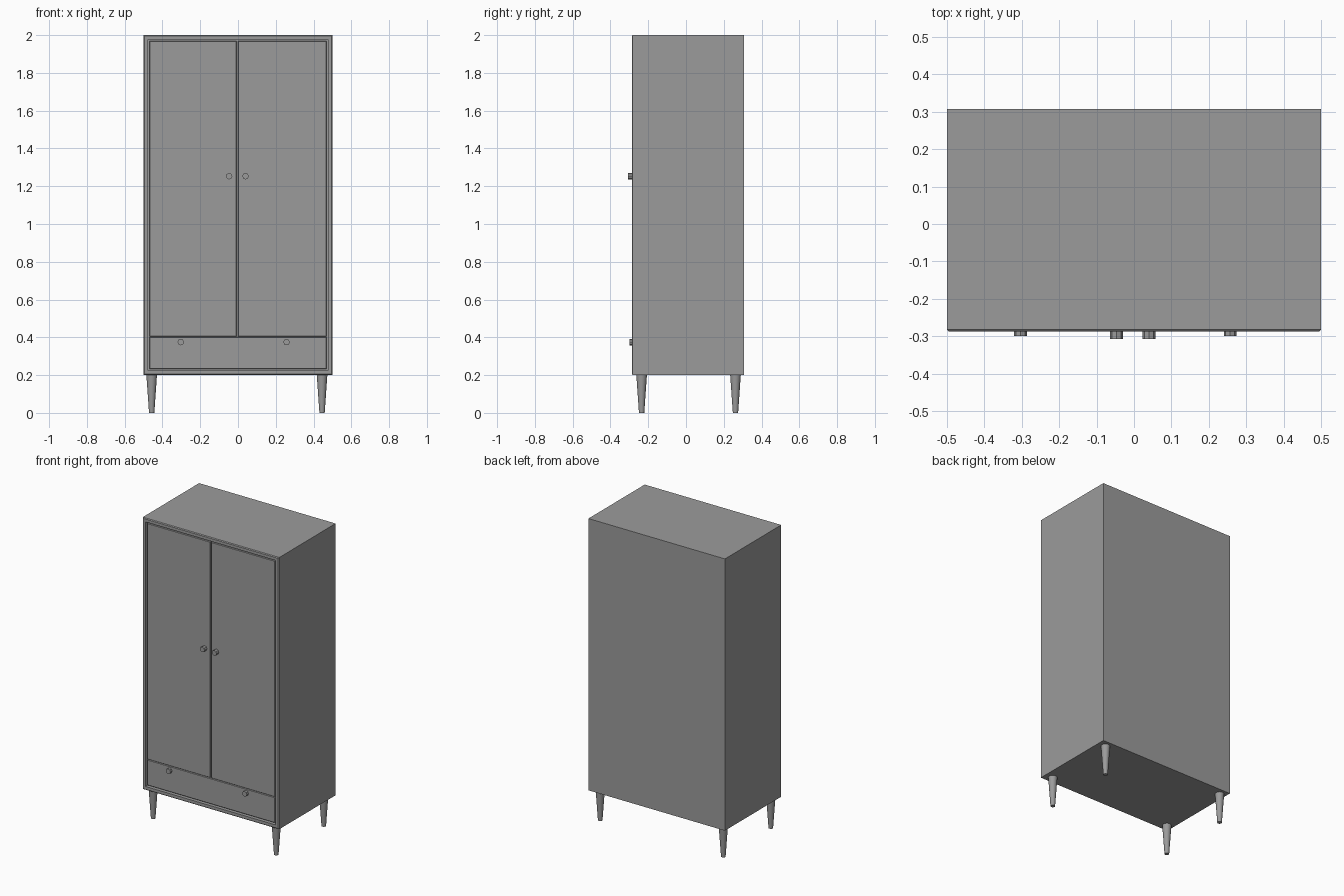
import bpy, bmesh, math
from mathutils import Matrix, Vector

old = bpy.data.objects.get("Cube")
if old:
    bpy.data.objects.remove(old, do_unlink=True)

grey = bpy.data.materials.new("plain_grey")
grey.use_nodes = True
colour = (0.33, 0.33, 0.33, 1)
grey.diffuse_color = colour
grey.node_tree.nodes["Principled BSDF"].inputs["Base Color"].default_value = colour


def finish(name, bm, smooth=False):
    bmesh.ops.recalc_face_normals(bm, faces=bm.faces)
    mesh = bpy.data.meshes.new(name)
    bm.to_mesh(mesh)
    bm.free()
    mesh.materials.append(grey)
    obj = bpy.data.objects.new(name, mesh)
    bpy.context.collection.objects.link(obj)
    if smooth:
        bpy.ops.object.select_all(action="DESELECT")
        obj.select_set(True)
        bpy.context.view_layer.objects.active = obj
        bpy.ops.object.shade_smooth_by_angle(angle=math.radians(40))
    return obj


def box_mesh(low, high):
    low, high = Vector(low), Vector(high)
    bm = bmesh.new()
    bmesh.ops.create_cube(bm, size=1)
    for v in bm.verts:
        v.co = (low + high) / 2 + v.co * (high - low)
    return bm


def front_face(bm):
    return min(bm.faces, key=lambda f: f.calc_center_median().y)


def panel(name, x0, x1, z0, z1):
    bm = box_mesh((x0, -0.281, z0), (x1, -0.25, z1))
    bmesh.ops.bevel(bm, geom=list(front_face(bm).edges), offset=0.003,
                    segments=1, affect="EDGES")
    finish(name, bm)


def cone(name, centre, r_low, r_high, length, sides, turn=None, smooth=False):
    bm = bmesh.new()
    bmesh.ops.create_cone(bm, cap_ends=True, segments=sides, radius1=r_low,
                          radius2=r_high, depth=length)
    bm.transform(Matrix.Translation(centre) @ (turn or Matrix()))
    finish(name, bm, smooth)


# Cabinet shell with a chamfered rim and a recessed front
BODY_FRONT, BODY_BACK = -0.287, 0.307
bm = box_mesh((-0.5, BODY_FRONT, 0.2), (0.5, BODY_BACK, 2))
bmesh.ops.bevel(bm, geom=list(front_face(bm).edges), offset=0.005,
                segments=1, affect="EDGES")
opening = front_face(bm)
bmesh.ops.inset_region(bm, faces=[opening], thickness=0.019, use_even_offset=True)
well = bmesh.ops.extrude_face_region(bm, geom=[opening])
bmesh.ops.translate(bm, vec=(0, 0.03, 0),
                    verts=[g for g in well["geom"] if isinstance(g, bmesh.types.BMVert)])
bmesh.ops.delete(bm, geom=[opening], context="FACES_ONLY")
finish("cabinet_shell", bm)

# Two doors over one wide drawer
panel("right_door", -0.468, -0.007, 0.404, 1.968)
panel("left_door", -0.001, 0.468, 0.404, 1.968)
panel("drawer_front", -0.468, 0.468, 0.232, 0.402)

# Round knobs pointing forward
forward = Matrix.Rotation(math.radians(90), 4, "X")
for name, x, z, tip in (("right_door_knob", -0.047, 1.253, -0.307),
                        ("left_door_knob", 0.04, 1.253, -0.307),
                        ("right_drawer_knob", -0.303, 0.375, -0.299),
                        ("left_drawer_knob", 0.257, 0.375, -0.299)):
    back = -0.275
    cone(name, (x, (tip + back) / 2, z), 0.017, 0.017, back - tip, 8, forward)

# Tapered legs
for side, x in (("right", -0.457), ("left", 0.445)):
    for end, y in (("front", -0.235), ("back", 0.262)):
        cone(f"{end}_{side}_leg", (x, y, 0.1), 0.014, 0.028, 0.2, 16, smooth=True)
